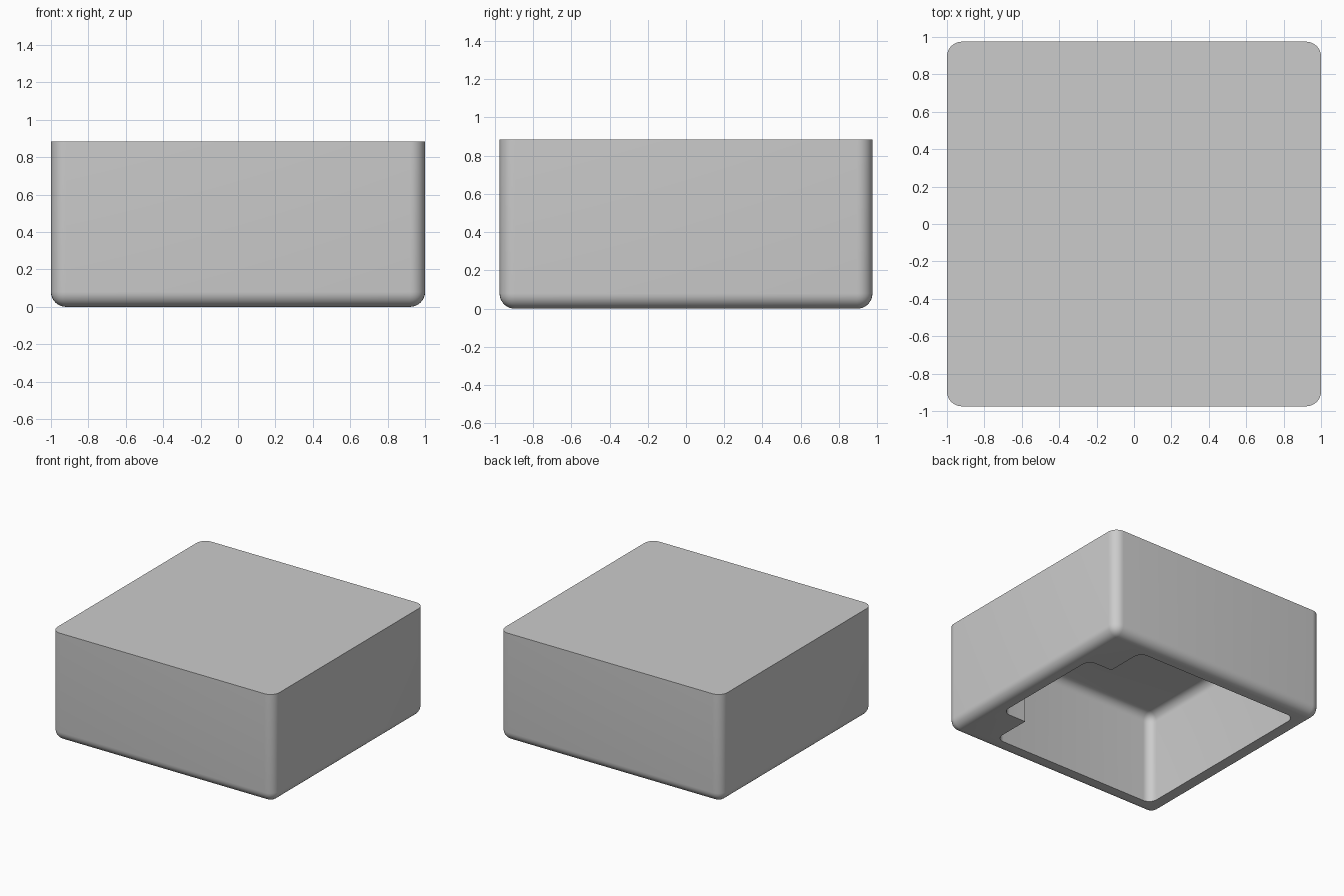
import bpy
import bmesh
from mathutils import Vector

cube = bpy.data.objects.get("Cube")
if cube:
    bpy.data.objects.remove(cube, do_unlink=True)

WALL = 0.14
HALF_X, HALF_Y, HEIGHT = 1.0, 0.975, 0.885
CEILING = HEIGHT - WALL

grey = bpy.data.materials.new("plain_grey")
grey.use_nodes = True
grey.diffuse_color = (0.6, 0.6, 0.6, 1)
grey.node_tree.nodes["Principled BSDF"].inputs["Base Color"].default_value = grey.diffuse_color


def rounded_block(name, low, high, radius, sharp_z):
    """Box with rounded edges, except the ring of edges at height sharp_z."""
    low, high = Vector(low), Vector(high)
    bm = bmesh.new()
    bmesh.ops.create_cube(bm, size=1)
    for v in bm.verts:
        for i in range(3):
            v.co[i] = high[i] if v.co[i] > 0 else low[i]
    edges = [e for e in bm.edges
             if any(abs(v.co.z - sharp_z) > 1e-4 for v in e.verts)]
    bmesh.ops.bevel(bm, geom=edges, offset=radius, segments=8,
                    profile=0.5, affect='EDGES', clamp_overlap=True)
    mesh = bpy.data.meshes.new(name)
    bm.to_mesh(mesh)
    bm.free()
    mesh.materials.append(grey)
    obj = bpy.data.objects.new(name, mesh)
    bpy.context.collection.objects.link(obj)
    return obj


# Outer shell: flat sharp-edged top, rounded sides and bottom rim
shell = rounded_block("box_shell", (-HALF_X, -HALF_Y, 0),
                      (HALF_X, HALF_Y, HEIGHT), 0.08, HEIGHT)

# Hollow open at the bottom, with a side bay between two corner pillars
BELOW = -0.2
inner_x, inner_y = HALF_X - WALL, HALF_Y - WALL
cutters = [
    rounded_block("main_hollow_cutter", (-inner_x, -inner_y, BELOW),
                  (0.64, inner_y, CEILING), 0.07, BELOW),
    rounded_block("side_bay_cutter", (0.2, -0.5, BELOW),
                  (inner_x, 0.5, CEILING), 0.07, BELOW),
]
bpy.context.view_layer.objects.active = shell
for cutter in cutters:
    cutter.hide_render = True
    cutter.hide_set(True)
    cut = shell.modifiers.new(cutter.name, 'BOOLEAN')
    cut.operation = 'DIFFERENCE'
    cut.solver = 'EXACT'
    cut.object = cutter
    bpy.ops.object.modifier_apply(modifier=cut.name)
for cutter in cutters:
    bpy.data.objects.remove(cutter, do_unlink=True)

# Smooth the rounded edges, keep the rims crisp
bpy.ops.object.select_all(action='DESELECT')
shell.select_set(True)
bpy.ops.object.shade_smooth_by_angle(angle=0.6)
